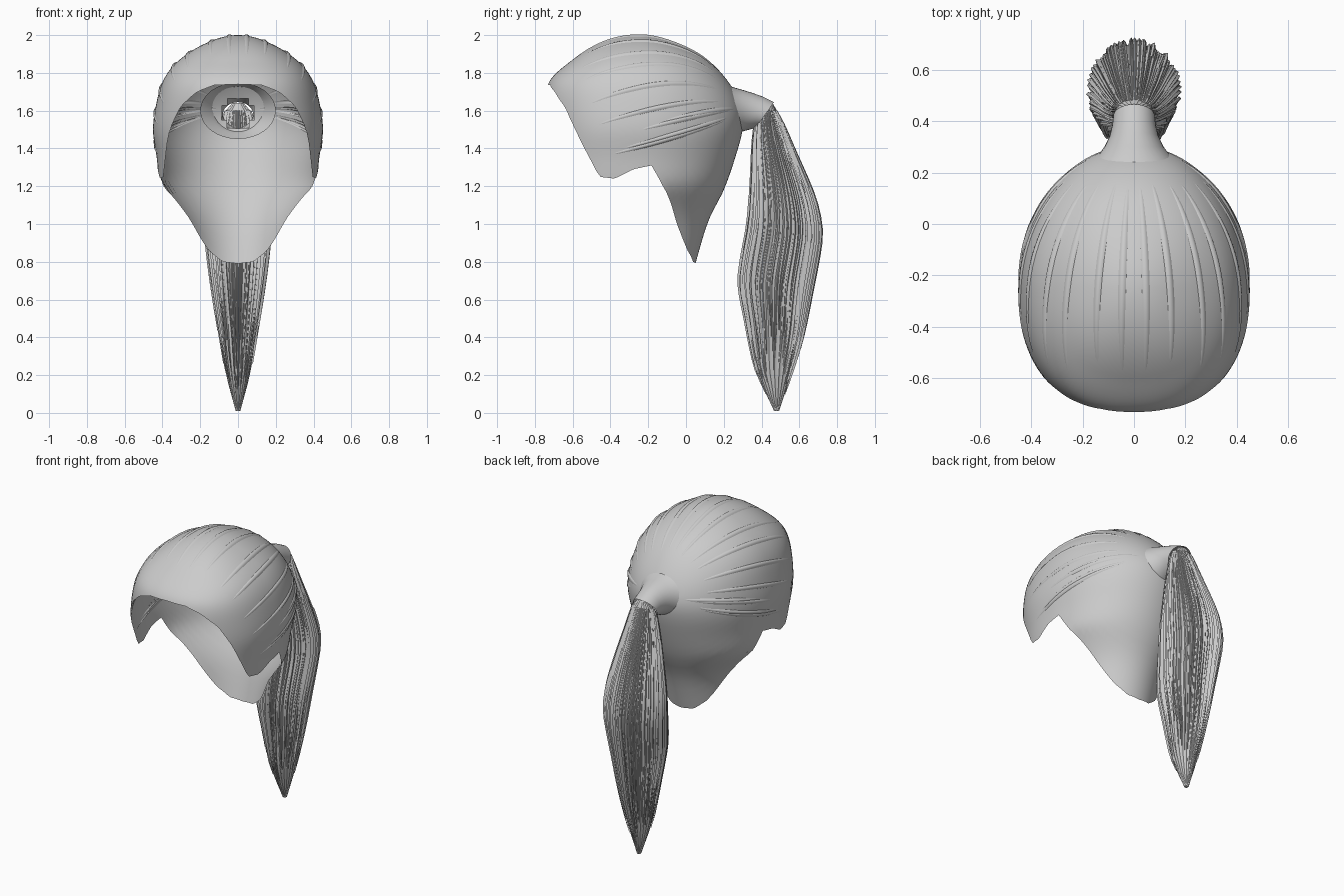
import bpy, bmesh, math, random
from mathutils import Vector
from mathutils.bvhtree import BVHTree

random.seed(4)
if "Cube" in bpy.data.objects:
    bpy.data.objects.remove(bpy.data.objects["Cube"])

hair = bpy.data.materials.new("light grey hair")
hair.use_nodes = True
GREY = (0.6, 0.6, 0.6, 1)
hair.diffuse_color = GREY
hair.node_tree.nodes["Principled BSDF"].inputs["Base Color"].default_value = GREY


def linear(keys, x):
    for (x0, y0), (x1, y1) in zip(keys, keys[1:]):
        if x <= x1:
            return y0 + (y1 - y0) * max(0, (x - x0) / (x1 - x0))
    return keys[-1][1]


def smooth(keys, x):
    """Hermite curve through the keys."""
    x = min(max(x, keys[0][0]), keys[-1][0])
    i = next(i for i in range(len(keys) - 1) if x <= keys[i + 1][0])

    def slope(j):
        a, b = keys[max(j - 1, 0)], keys[min(j + 1, len(keys) - 1)]
        return (b[1] - a[1]) / (b[0] - a[0])
    (x0, y0), (x1, y1) = keys[i], keys[i + 1]
    h = x1 - x0
    t = (x - x0) / h
    return ((1 + 2 * t) * (1 - t) ** 2 * y0 + t * (1 - t) ** 2 * h * slope(i)
            + t * t * (3 - 2 * t) * y1 + t * t * (t - 1) * h * slope(i + 1))


def finish(bm, name, angle=40):
    mesh = bpy.data.meshes.new(name)
    bm.to_mesh(mesh)
    bm.free()
    ob = bpy.data.objects.new(name, mesh)
    bpy.context.collection.objects.link(ob)
    mesh.materials.append(hair)
    bpy.ops.object.select_all(action='DESELECT')
    ob.select_set(True)
    bpy.context.view_layer.objects.active = ob
    bpy.ops.object.shade_smooth_by_angle(angle=math.radians(angle))
    return ob


def loft(bm, rows, closed):
    """Skin rows of points with quads."""
    grid = [[bm.verts.new(p) for p in row] for row in rows]
    n = len(rows[0])
    for a, b in zip(grid, grid[1:]):
        for i in range(n if closed else n - 1):
            j = (i + 1) % n
            bm.faces.new((a[i], a[j], b[j], b[i]))
    return grid


# Cap: horizontal sections around a vertical axis, keyed by height
TOP, AXIS_Y = 2.0, -0.25


def by_depth(keys):
    return [(math.sqrt(TOP - z), r) for z, r in keys]


side = by_depth([(2, 0), (1.97, .14), (1.9, .27), (1.83, .35), (1.75, .4), (1.65, .43), (1.5, .45),
                 (1.35, .43), (1.2, .41), (1.13, .36), (1, .29), (.79, .25)])
back = by_depth([(2, 0), (1.97, .16), (1.88, .35), (1.73, .49), (1.6, .55), (1.5, .55),
                 (1.35, .51), (1.18, .45), (1.02, .37), (.79, .3)])
front = by_depth([(2, 0), (1.96, .2), (1.87, .35), (1.74, .48), (1.5, .49), (1.2, .47), (.79, .4)])
# Hem height by angle in degrees, from the nape round to the forehead
hem = [(0, .79), (16, .8), (31, .86), (40, .92), (50, 1), (64, 1.13), (72, 1.2), (81, 1.31),
       (94, 1.29), (107, 1.24), (118, 1.25), (126, 1.38), (133, 1.5), (142, 1.62),
       (154, 1.7), (165, 1.735), (180, 1.74)]


def cap_point(angle, t):
    s = math.sqrt(TOP - linear(hem, abs(angle))) * t
    a = math.radians(angle)
    dx, dy = abs(math.sin(a)), math.cos(a)
    n, length = (2, back) if dy > 0 else (2.35, front)
    w, d = smooth(side, s), smooth(length, s)
    if s < 1e-6:
        return Vector((0, AXIS_Y, TOP))
    r = ((dx / w) ** n + (abs(dy) / d) ** n) ** (-1 / n)
    return Vector((r * math.sin(a), AXIS_Y + r * dy, TOP - s * s))


bm = bmesh.new()
angles = [-180 + 3 * i for i in range(120)]
loft(bm, [[cap_point(a, j / 36) for a in angles] for j in range(37)], True)
bmesh.ops.remove_doubles(bm, verts=bm.verts, dist=1e-5)
bmesh.ops.recalc_face_normals(bm, faces=bm.faces)
surface = BVHTree.FromBMesh(bm)
TIE = Vector((0, .3, 1.6))
# Opening where the ponytail is gathered
bmesh.ops.delete(bm, geom=[f for f in bm.faces if (f.calc_center_median() - TIE).length < .085],
                 context='FACES')
finish(bm, "hair_cap", 60)

# Combed locks: thin raised ribbons sweeping from the hairline to the tie
CENTRE = Vector((0, AXIS_Y, 1.45))
tie_dir = (TIE - CENTRE).normalized()
bm = bmesh.new()
for sign in (-1, 1):
    for angle, start in ((174, .8), (160, .75), (148, .82), (140, .85), (133, .9), (126, .9),
                         (118, .93), (108, .9), (95, .85), (78, .8)):
        first = (cap_point(sign * angle, start) - CENTRE).normalized()
        across = first.cross(tie_dir).normalized()
        rows = []
        for k in range(25):
            t = k / 24
            d = first.slerp(tie_dir, t * .84)
            width = .035 * math.sin(math.pi * (.08 + .84 * t))
            row = []
            for u in (-1, -.5, 0, .5, 1):
                ray = (d + across * u * width).normalized()
                hit = surface.ray_cast(CENTRE, ray)[0] or CENTRE + ray * .4
                lift = .011 * math.sin(math.pi * t) * (1 - u * u) - .003
                row.append(hit + ray * lift)
            rows.append(row)
        loft(bm, rows, False)
bmesh.ops.recalc_face_normals(bm, faces=bm.faces)
finish(bm, "combed_locks", 60)

# Gathered neck: flared tube from the cap to the tie
bm = bmesh.new()
rows = []
for y, z, rx, rz, tilt in ((.21, 1.6, .2, .15, -.1), (.26, 1.6, .145, .125, -.1), (.3, 1.6, .115, .11, 0),
                           (.34, 1.595, .095, .098, .15), (.38, 1.59, .085, .085, .3),
                           (.42, 1.58, .08, .065, .7)):
    rows.append([(rx * math.cos(a), y + rz * tilt * math.sin(a), z + rz * math.sin(a))
                 for a in (math.tau * i / 32 for i in range(32))])
loft(bm, rows, True)
bmesh.ops.recalc_face_normals(bm, faces=bm.faces)
finish(bm, "gathered_neck", 60)

# Ponytail outline by height: inner edge, outer edge and half width
inner = [(0, .47), (.15, .4), (.25, .36), (.5, .31), (.68, .28), (.8, .29), (1, .325), (1.2, .34),
         (1.5, .355), (1.57, .38), (1.64, .43)]
outer = [(0, .49), (.2, .56), (.4, .62), (.65, .67), (.9, .715), (1, .715), (1.15, .68),
         (1.4, .575), (1.55, .51), (1.64, .46)]
half = [(0, .01), (.2, .065), (.4, .1), (.65, .14), (.85, .165), (1.05, .18), (1.3, .14),
        (1.5, .095), (1.6, .07), (1.64, .03)]


def tail_point(a, z, scale):
    y0, y1 = smooth(inner, z), smooth(outer, z)
    return Vector((scale * smooth(half, z) * math.cos(a),
                   (y0 + y1) / 2 + scale * (y1 - y0) / 2 * math.sin(a), z))


# Ponytail core with combed ridges
bm = bmesh.new()
rows = []
for k in range(41):
    z = .01 + 1.63 * k / 40
    rows.append([tail_point(math.tau * i / 96, z, .9 + .05 * (i % 4 == 0)) for i in range(96)])
grid = loft(bm, rows, True)
bm.faces.new(grid[0])
bm.faces.new(grid[-1])
bmesh.ops.recalc_face_normals(bm, faces=bm.faces)
finish(bm, "ponytail_core", 50)

# Ponytail strands: tapering blades with uneven tips
bm = bmesh.new()
for i in range(150):
    a = math.tau * (i + random.uniform(-.4, .4)) / 150
    size = random.uniform(.92, 1.03)
    low = random.uniform(.06, .35) + .12 * abs(math.cos(a))
    high = 1.6 if i % 3 else random.uniform(1.1, 1.5)
    drift = random.uniform(-.12, .12)
    rows = []
    for k in range(19):
        t = k / 18
        z = high + (low - high) * t
        w = .045 * min(1, 3.5 * (1 - t) + .03)
        c = a + drift * t
        rows.append([tail_point(c - w, z, size - .04), tail_point(c, z, size + .01),
                     tail_point(c + w, z, size - .04)])
    loft(bm, rows, False)
bmesh.ops.recalc_face_normals(bm, faces=bm.faces)
finish(bm, "ponytail_strands", 35)
